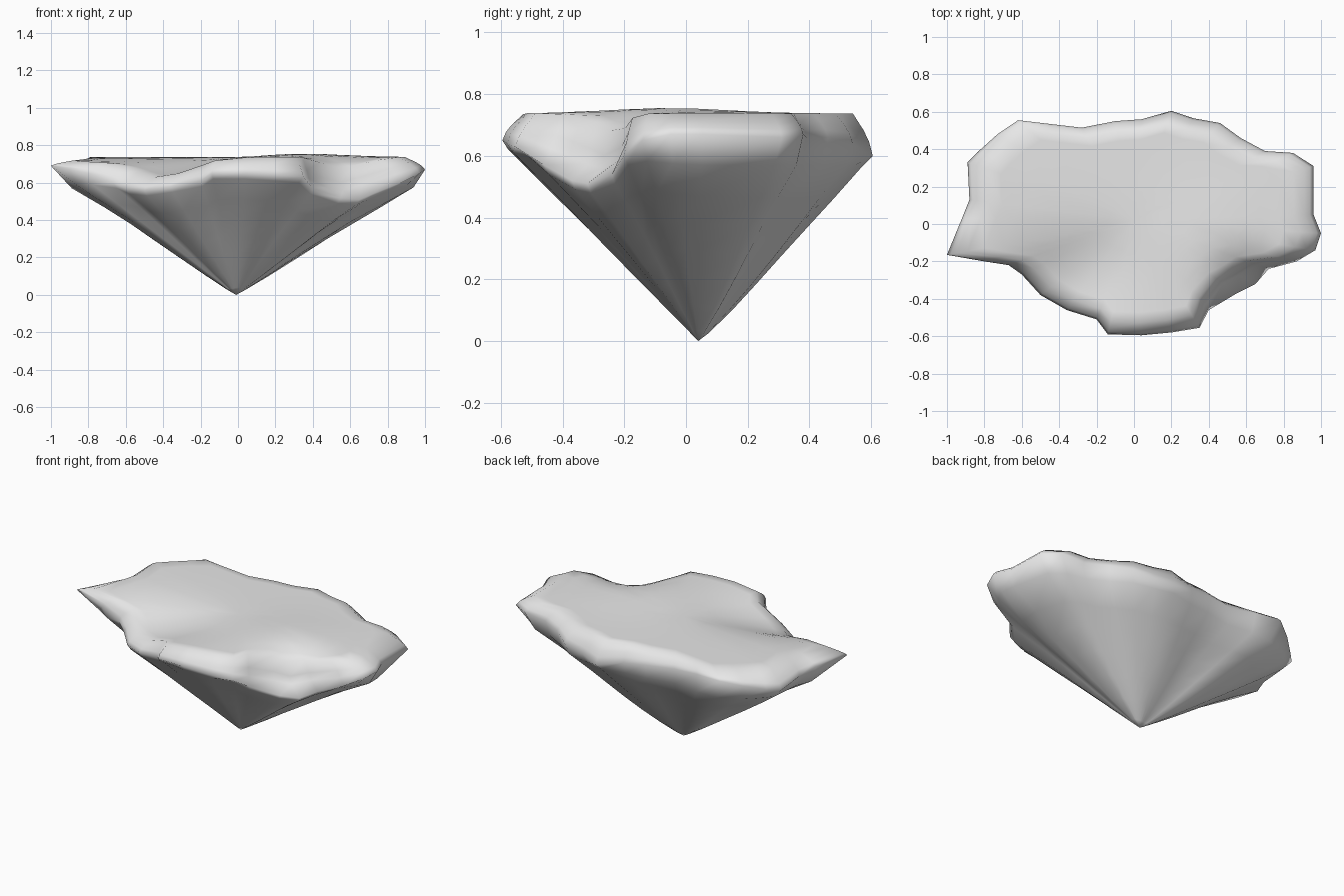
import bpy
import bmesh
import math
from mathutils import Vector

default_cube = bpy.data.objects.get("Cube")
if default_cube:
    bpy.data.objects.remove(default_cube, do_unlink=True)

# Stone material
stone = bpy.data.materials.new("grey_stone")
stone.use_nodes = True
stone_colour = (0.8, 0.8, 0.8, 1)
stone.diffuse_color = stone_colour
stone.node_tree.nodes["Principled BSDF"].inputs["Base Color"].default_value = stone_colour

# Widest outline of the rock, counterclockwise from its left end
rim = [Vector(p) for p in (
    (1, -.05, .67), (.96, .05, .67), (.96, .31, .66), (.85, .38, .67),
    (.7, .39, .66), (.57, .46, .66), (.46, .54, .64), (.32, .565, .62),
    (.2, .605, .6), (.04, .56, .64), (-.1, .55, .66), (-.28, .515, .67),
    (-.45, .535, .69), (-.62, .555, .7), (-.73, .48, .67), (-.83, .39, .64),
    (-.89, .33, .63), (-.88, .13, .64), (-.92, .03, .67), (-1, -.165, .69),
    (-.8, -.2, .65), (-.67, -.22, .6), (-.6, -.27, .57), (-.5, -.38, .56),
    (-.36, -.46, .58), (-.2, -.51, .61), (-.14, -.59, .65), (.04, -.595, .65),
    (.2, -.58, .64), (.35, -.555, .63), (.4, -.46, .57), (.55, -.37, .52),
    (.65, -.32, .51), (.72, -.24, .54), (.87, -.2, .6), (.97, -.14, .65))]
count = len(rim)
apex = Vector((-.01, .04, 0))
top_centre = Vector((0, .02, 0))


def bump(x, y, cx, cy, radius):
    """Soft round hill of height one."""
    return math.exp(-((x - cx) ** 2 + (y - cy) ** 2) / radius ** 2)


def top_height(x, y):
    """Gently uneven plateau with two sunken front corners."""
    return (.737 + .02 * bump(x, y, .4, -.1, .3)
            - .11 * bump(x, y, -.47, -.4, .27)
            - .11 * bump(x, y, .6, -.33, .17)
            - .03 * bump(x, y, -.2, -.2, .2)
            - .02 * bump(x, y, -1, -.1, .25))


# Lower outline: the rim with its sharp points drawn in
radii = [(p - apex).to_2d().length for p in rim]
smooth = radii
for step in range(3):
    smooth = [(smooth[i - 1] + smooth[i] * 2 + smooth[(i + 1) % count]) / 4
              for i in range(count)]
pull = [min(1, s / r) for s, r in zip(smooth, radii)]


def wall_point(i, f):
    """Point on the tapering underside at fraction f from the tip."""
    p = rim[i]
    gully = 1 - .025 * math.sin(math.pi * f) * (1 + math.sin(i * 1.7 + f * 3))
    xy = apex + (p - apex) * f * pull[i] * gully
    wall_z = min(.57 + .09 * max(0, -p.y), p.z - .03)
    back_swell = 1 + .2 * max(0, p.y)
    return Vector((xy.x, xy.y, (f / .97) ** back_swell * wall_z))


def top_point(i, f):
    """Point on the plateau, rounding down to the rim at its edge."""
    p = rim[i]
    inset = 1 - .13 * bump(p.x, p.y, .6, -.34, .2) * f
    xy = top_centre + (p - top_centre) * f * inset
    blend = min(1, (1 - f) / .11) ** .65
    return Vector((xy.x, xy.y, p.z + (top_height(xy.x, xy.y) - p.z) * blend))


# Rings of the body from the tip, over the rim, to the plateau
rings = [[wall_point(i, f) for i in range(count)]
         for f in (.06, .2, .35, .5, .65, .8, .97)]
rings.append(rim)
rings += [[top_point(i, f) for i in range(count)]
          for f in (.98, .95, .89, .8, .7, .6, .45, .3, .15)]

bm = bmesh.new()
loops = [[bm.verts.new(p) for p in ring] for ring in rings]
tip = bm.verts.new(apex)
middle = bm.verts.new((top_centre.x, top_centre.y, top_height(0, 0)))
for i in range(count):
    j = (i + 1) % count
    bm.faces.new((tip, loops[0][j], loops[0][i]))
    bm.faces.new((middle, loops[-1][i], loops[-1][j]))
    for low, high in zip(loops, loops[1:]):
        bm.faces.new((low[i], low[j], high[j], high[i]))
bmesh.ops.recalc_face_normals(bm, faces=bm.faces[:])

mesh = bpy.data.meshes.new("floating_rock")
bm.to_mesh(mesh)
bm.free()
mesh.materials.append(stone)
rock = bpy.data.objects.new("floating_rock", mesh)
bpy.context.collection.objects.link(rock)

# Soft shading over the whole stone
bpy.ops.object.select_all(action="DESELECT")
rock.select_set(True)
bpy.context.view_layer.objects.active = rock
bpy.ops.object.shade_smooth_by_angle(angle=math.radians(110))
